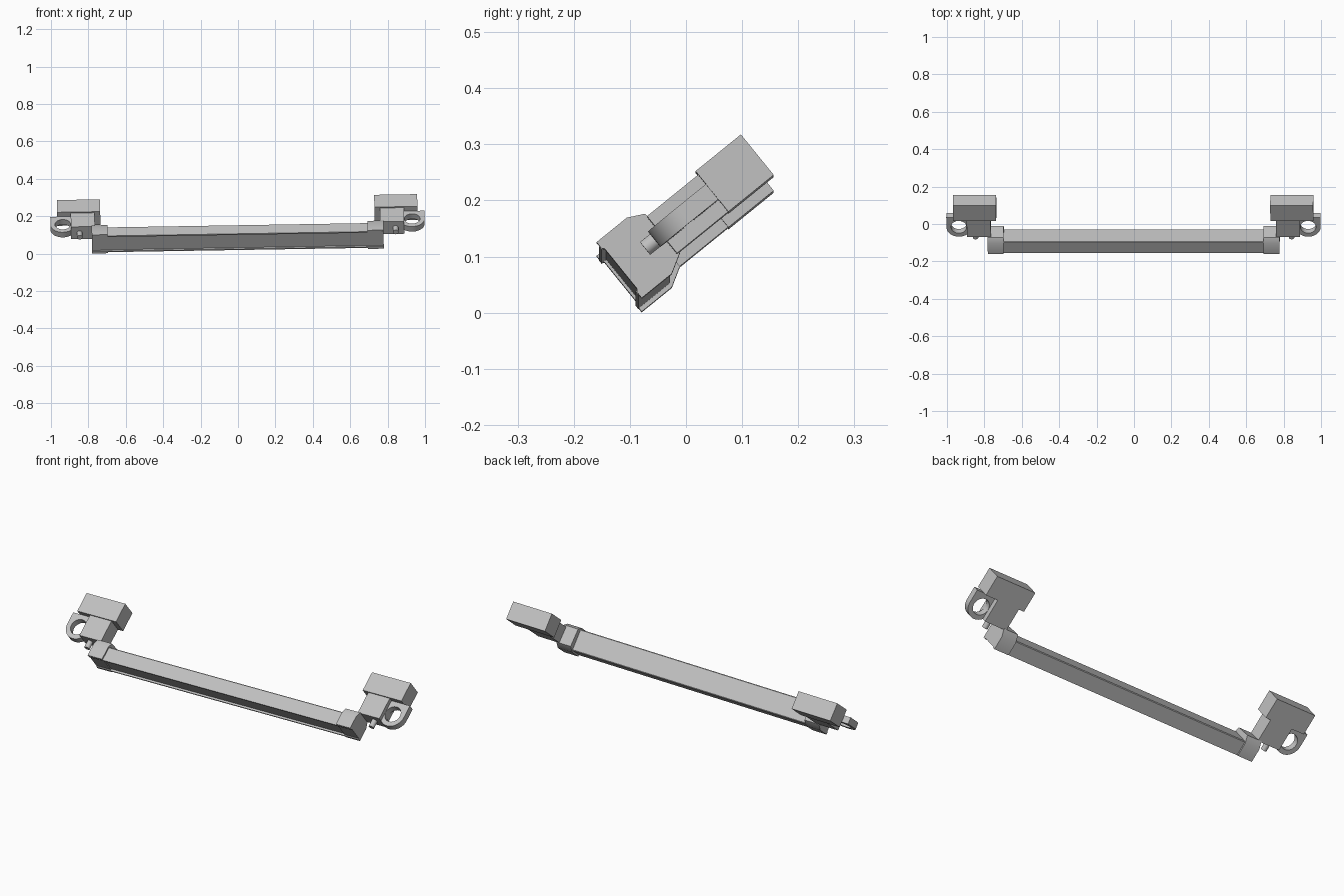
import bpy, bmesh
from math import cos, sin, pi, radians
from mathutils import Matrix, Vector

cube = bpy.data.objects.get("Cube")
if cube:
    bpy.data.objects.remove(cube, do_unlink=True)

# One plain grey metal
metal = bpy.data.materials.new("grey_metal")
metal.use_nodes = True
grey = (0.53, 0.53, 0.53, 1)
metal.diffuse_color = grey
metal.node_tree.nodes["Principled BSDF"].inputs["Base Color"].default_value = grey

# Everything is built square, then pitched back and rolled slightly
POSE = Matrix.Rotation(-0.0165, 4, "Y") @ Matrix.Rotation(radians(39), 4, "X")


def finish(name, bm, side=1):
    """Mirror to the given side, pose, and store the part."""
    if side < 0:
        bmesh.ops.scale(bm, vec=(-1, 1, 1), verts=bm.verts)
    bmesh.ops.recalc_face_normals(bm, faces=bm.faces)
    mesh = bpy.data.meshes.new(name)
    bm.to_mesh(mesh)
    bm.free()
    mesh.materials.append(metal)
    obj = bpy.data.objects.new(name, mesh)
    obj.matrix_world = POSE
    bpy.context.collection.objects.link(obj)
    bpy.ops.object.select_all(action="DESELECT")
    obj.select_set(True)
    bpy.context.view_layer.objects.active = obj
    bpy.ops.object.shade_smooth_by_angle(angle=radians(30))


def box(name, x, y, z, side):
    bm = bmesh.new()
    bmesh.ops.create_cube(bm, size=1)
    for v in bm.verts:
        v.co = Vector([(r[0] + r[1]) / 2 + c * (r[1] - r[0])
                       for c, r in zip(v.co, (x, y, z))])
    finish(name, bm, side)


def extrusion(name, profile, x0, x1, side=1):
    """Sweep a (y, z) profile along x."""
    bm = bmesh.new()
    face = bm.faces.new([bm.verts.new((x0, y, z)) for y, z in profile])
    out = bmesh.ops.extrude_face_region(bm, geom=[face])["geom"]
    moved = [g for g in out if isinstance(g, bmesh.types.BMVert)]
    bmesh.ops.translate(bm, vec=(x1 - x0, 0, 0), verts=moved)
    finish(name, bm, side)


def eyelet(name, cx, cy, z0, z1, outer, hole, side, n=48):
    """Plate with a bored hole: round at the front, square at the back."""
    bm = bmesh.new()
    rings = []
    for i in range(n):
        a = 2 * pi * i / n
        c, s = cos(a), sin(a)
        r = outer / max(abs(c), abs(s)) if s > 0 else outer
        rings.append([bm.verts.new((cx + q * c, cy + q * s, z))
                      for q, z in ((r, z0), (r, z1), (hole, z1), (hole, z0))])
    for i in range(n):
        a, b = rings[i], rings[(i + 1) % n]
        for k in range(4):
            m = (k + 1) % 4
            bm.faces.new((a[k], a[m], b[m], b[k]))
    finish(name, bm, side)


def pin(name, x, y0, y1, z, radius, side):
    bm = bmesh.new()
    place = Matrix.Translation((x, (y0 + y1) / 2, z)) @ Matrix.Rotation(pi / 2, 4, "X")
    bmesh.ops.create_cone(bm, cap_ends=True, segments=24, radius1=radius,
                          radius2=radius, depth=y1 - y0, matrix=place)
    finish(name, bm, side)


# Long channel bar with two lips along its open front
extrusion("channel_bar", [
    (-0.054, 0.180), (0.018, 0.180), (0.022, 0.176), (0.022, 0.072), (0.018, 0.068),
    (-0.054, 0.068), (-0.054, 0.076), (-0.044, 0.076), (-0.044, 0.172), (-0.054, 0.172),
], -0.775, 0.775)

CAP = [(-0.053, 0.188), (0.0165, 0.188), (0.046, 0.173), (0.051, 0.080),
       (0.016, 0.060), (-0.053, 0.060), (-0.053, 0.074), (-0.049, 0.078),
       (-0.049, 0.170), (-0.053, 0.174)]

# Mirrored end fittings
for label, side in (("left", 1), ("right", -1)):
    extrusion(label + "_end_cap", CAP, 0.695, 0.78, side)
    box(label + "_arm", (0.763, 0.891), (0.045, 0.17), (0.081, 0.166), side)
    box(label + "_mount_block", (0.733, 0.963), (0.162, 0.266), (0.080, 0.173), side)
    eyelet(label + "_eyelet", 0.934, 0.095, 0.108, 0.143, 0.0665, 0.042, side)
    pin(label + "_pin", 0.845, 0.0065, 0.06, 0.124, 0.0145, side)
